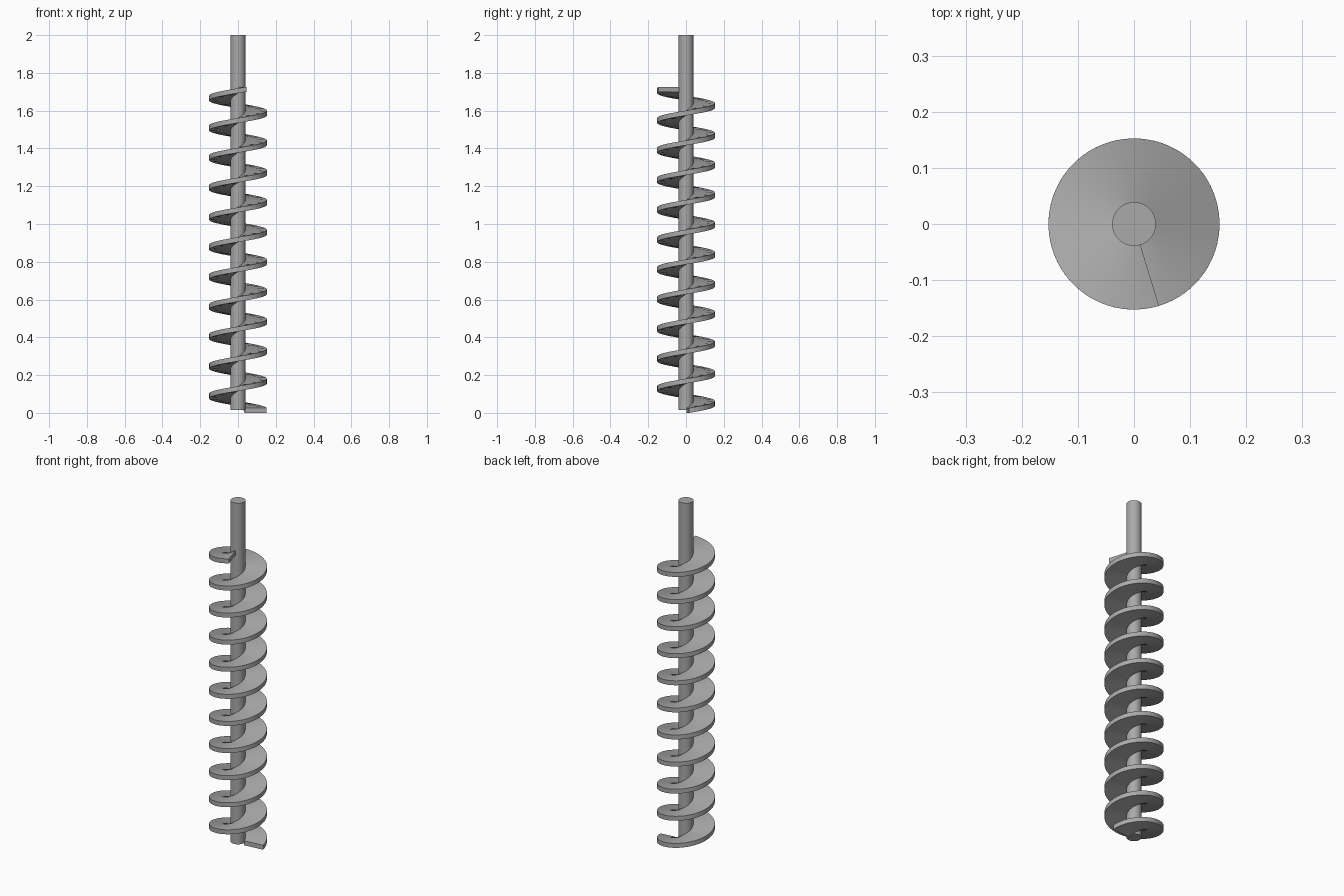
import bpy
import bmesh
import math

cube = bpy.data.objects.get("Cube")
if cube:
    bpy.data.objects.remove(cube, do_unlink=True)

SHAFT_RADIUS, SHAFT_BOTTOM, SHAFT_TOP = 0.039, 0.015, 2.0
FLIGHT_RADIUS, THICKNESS, PITCH = 0.1525, 0.026, 0.1577
START, END = math.radians(6), math.radians(287) + 10 * math.tau
STEPS_PER_TURN = 72

steel = bpy.data.materials.new("grey_steel")
steel.use_nodes = True
GREY = (0.4, 0.4, 0.4, 1)
steel.diffuse_color = GREY
steel.node_tree.nodes["Principled BSDF"].inputs["Base Color"].default_value = GREY


def finish(obj):
    """Apply the steel material and smooth shading with sharp edges."""
    obj.data.materials.append(steel)
    bpy.ops.object.select_all(action="DESELECT")
    obj.select_set(True)
    bpy.context.view_layer.objects.active = obj
    bpy.ops.object.shade_smooth_by_angle(angle=math.radians(35))


# Central shaft
bpy.ops.mesh.primitive_cylinder_add(
    vertices=64, radius=SHAFT_RADIUS, depth=SHAFT_TOP - SHAFT_BOTTOM,
    location=(0, 0, (SHAFT_TOP + SHAFT_BOTTOM) / 2))
shaft = bpy.context.object
shaft.name = "shaft"
finish(shaft)

# Spiral flight: a rectangular section swept up a helix
inner = SHAFT_RADIUS - 0.003
section = [(inner, 0), (FLIGHT_RADIUS, 0),
           (FLIGHT_RADIUS, THICKNESS), (inner, THICKNESS)]
steps = round((END - START) / math.tau * STEPS_PER_TURN)
bm = bmesh.new()
rings = []
for i in range(steps + 1):
    turn = (END - START) * i / steps
    a = START + turn
    rise = PITCH * turn / math.tau
    rings.append([bm.verts.new((r * math.cos(a), r * math.sin(a), z + rise))
                  for r, z in section])
for low, high in zip(rings, rings[1:]):
    for k in range(4):
        n = (k + 1) % 4
        bm.faces.new((low[k], low[n], high[n], high[k]))
bm.faces.new(rings[0])
bm.faces.new(rings[-1])
bmesh.ops.recalc_face_normals(bm, faces=bm.faces)
mesh = bpy.data.meshes.new("spiral_flight")
bm.to_mesh(mesh)
bm.free()
flight = bpy.data.objects.new("spiral_flight", mesh)
bpy.context.collection.objects.link(flight)
finish(flight)
